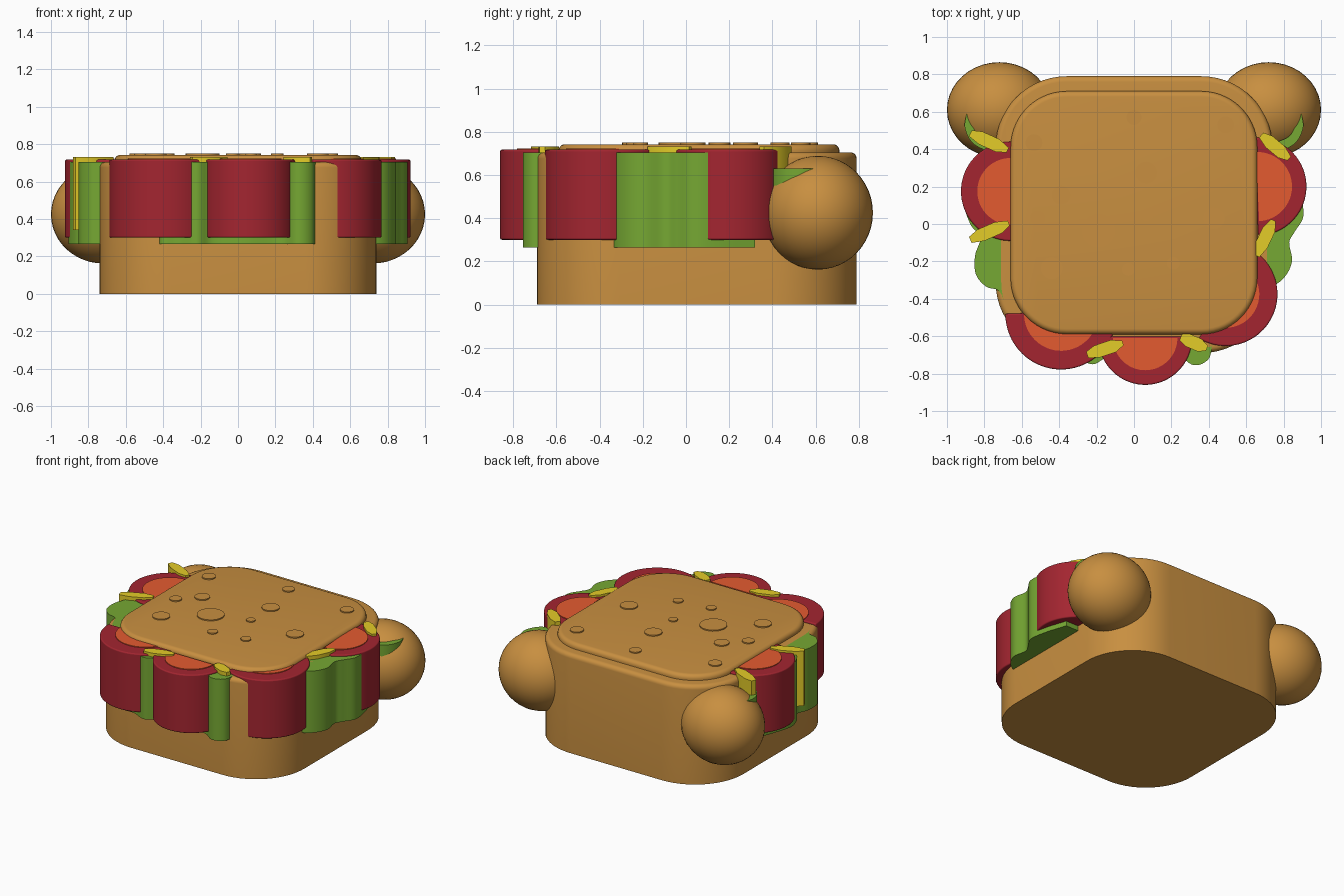
import bpy, bmesh, math
from mathutils import Vector

if "Cube" in bpy.data.objects:
    bpy.data.objects.remove(bpy.data.objects["Cube"])


def material(name, r, g, b):
    lin = [((c / 255 + 0.055) / 1.055) ** 2.4 for c in (r, g, b)]
    m = bpy.data.materials.new(name)
    m.diffuse_color = (*lin, 1)
    m.use_nodes = True
    m.node_tree.nodes["Principled BSDF"].inputs["Base Color"].default_value = m.diffuse_color
    return m


BREAD = material("toasted bread", 200, 143, 64)
RED = material("tomato skin", 163, 37, 48)
ORANGE = material("tomato flesh", 228, 91, 48)
GREEN = material("lettuce green", 118, 168, 51)
YELLOW = material("cheese yellow", 228, 204, 40)


def finish(name, bm, mat, bevel=0, segments=4):
    bmesh.ops.recalc_face_normals(bm, faces=bm.faces)
    me = bpy.data.meshes.new(name)
    bm.to_mesh(me)
    bm.free()
    me.materials.append(mat)
    me.shade_smooth()
    me.set_sharp_from_angle(angle=math.radians(35))
    ob = bpy.data.objects.new(name, me)
    bpy.context.collection.objects.link(ob)
    if bevel:
        mod = ob.modifiers.new("soft_edge", 'BEVEL')
        mod.width, mod.segments = bevel, segments
        mod.limit_method, mod.angle_limit = 'ANGLE', math.radians(60)
    return ob


def prism(name, outline, z0, z1, mat, bevel=0, flat_base=False):
    """Extrude a closed outline; flat_base keeps the lower edge sharp."""
    bm = bmesh.new()
    base = bm.faces.new([bm.verts.new((x, y, z0)) for x, y in outline])
    top = bmesh.ops.extrude_face_region(bm, geom=[base])
    verts = [g for g in top["geom"] if isinstance(g, bmesh.types.BMVert)]
    bmesh.ops.translate(bm, verts=verts, vec=(0, 0, z1 - z0))
    if not any(len(f.verts) == len(outline) and
               all(abs(v.co.z - z0) < 1e-5 for v in f.verts) for f in bm.faces):
        bm.faces.new([v for v in bm.verts if abs(v.co.z - z0) < 1e-5])
    if flat_base:
        rim = [e for e in bm.edges if all(abs(v.co.z - z1) < 1e-5 for v in e.verts)]
        bmesh.ops.bevel(bm, geom=rim, offset=bevel, segments=5, profile=0.5,
                        affect='EDGES')
        bevel = 0
    return finish(name, bm, mat, bevel)


def arc(cx, cy, r, a0, a1, n):
    return [(cx + r * math.cos(math.radians(a0 + (a1 - a0) * i / n)),
             cy + r * math.sin(math.radians(a0 + (a1 - a0) * i / n)))
            for i in range(n + 1)]


def rounded_rect(hx, y0, y1, r):
    out = []
    for cx, cy, a in ((hx - r, y1 - r, 0), (r - hx, y1 - r, 90),
                      (r - hx, y0 + r, 180), (hx - r, y0 + r, 270)):
        out += arc(cx, cy, r, a, a + 90, 14)
    return out


def wavy(points, steps=6):
    """Open smooth curve through the given points."""
    p = [Vector(q) for q in points]
    p = [p[0]] + p + [p[-1]]
    out = []
    for a, b, c, d in zip(p, p[1:], p[2:], p[3:]):
        for i in range(steps):
            t = i / steps
            out.append(tuple(0.5 * (2 * b + (c - a) * t
                                    + (2 * a - 5 * b + 4 * c - d) * t * t
                                    + (3 * b - a - 3 * c + d) * t ** 3)))
    return out + [tuple(p[-1])]


# Bread: loaf body and raised top slice
prism("bread_body", rounded_rect(0.74, -0.69, 0.79, 0.38), 0, 0.705, BREAD, 0.03, True)
prism("bread_top", rounded_rect(0.66, -0.59, 0.71, 0.30), 0.66, 0.742, BREAD, 0.03, True)

# Crumb spots on top: x, y, radius
SPOTS = ((-.535, .435, .045), (-.39, .155, .05), (-.515, .033, .04), (-.44, -.237, .058),
         (-.19, -.037, .09), (-.03, -.243, .034), (.07, .045, .03), (.21, -.21, .034),
         (.065, .275, .058), (0, .57, .04), (.427, .032, .058), (.49, .53, .045))
for i, (x, y, r) in enumerate(SPOTS):
    prism(f"crumb_spot_{i}", arc(x, y, r, 0, 345, 23), 0.735, 0.75, BREAD)

# Round side knobs at the back
for side, label in ((-1, "left"), (1, "right")):
    bm = bmesh.new()
    bmesh.ops.create_uvsphere(bm, u_segments=40, v_segments=24, radius=1)
    bmesh.ops.scale(bm, verts=bm.verts, vec=(0.28, 0.255, 0.263))
    bmesh.ops.translate(bm, verts=bm.verts, vec=(side * 0.72, 0.61, 0.425))
    finish(f"{label}_knob", bm, BREAD)

# Tomato half slices: centre, radius, facing angle, flesh radius
TOMATOES = ((-.66, .175, .265, 180, .178), (-.39, -.48, .298, 272, .198),
            (.06, -.61, .25, 270, .172), (.49, -.375, .277, -29, .18),
            (.66, .20, .262, 3, .185))
for i, (x, y, r, a, f) in enumerate(TOMATOES):
    prism(f"tomato_slice_{i}", arc(x, y, r, a - 92, a + 92, 40), 0.30, 0.717, RED, 0.008)
    prism(f"tomato_flesh_{i}", arc(x, y, f, a - 90, a + 90, 30), 0.70, 0.722, ORANGE)

# Wavy lettuce leaves, tucked into the bread
LEAVES = {
    "right_lettuce": [(.84, .32), (.89, .16), (.905, .04), (.86, -.04), (.83, -.10),
                      (.845, -.20), (.80, -.29), (.72, -.34), (.60, -.36)],
    "left_lettuce": [(-.84, .32), (-.89, .18), (-.905, .09), (-.87, -.01), (-.82, -.07),
                     (-.85, -.17), (-.845, -.27), (-.79, -.335), (-.72, -.36),
                     (-.67, -.46), (-.60, -.49)],
    "front_lettuce": [(-.44, -.60), (-.41, -.70), (-.32, -.71), (-.22, -.75), (-.13, -.71),
                      (.05, -.72), (.22, -.70), (.32, -.755), (.40, -.72), (.42, -.62)]}
for name, pts in LEAVES.items():
    if name == "front_lettuce":
        tail = [(.35, -.55), (-.38, -.55)]
    else:
        s = 1 if name == "right_lettuce" else -1
        tail = [(s * .58, -.3), (s * .58, .32)]
    prism(name, wavy(pts) + tail, 0.265, 0.705, GREEN)

# Leaf tips curling over the knobs
for s, label in ((-1, "left"), (1, "right")):
    tip = wavy([(s * .885, .62), (s * .905, .52), (s * .86, .43), (s * .76, .38)])
    tip += wavy([(s * .74, .43), (s * .83, .47), (s * .87, .54)])
    prism(f"{label}_leaf_tip", tip, 0.45, 0.63, GREEN)

# Cheese strips standing between the slices: end points
CHEESE = ((-.875, .485, -.675, .395), (-.875, -.085, -.67, .005), (.68, .475, .83, .35),
          (.655, -.17, .745, .02), (-.25, -.70, -.06, -.635), (.25, -.605, .39, -.665))
for i, (x0, y0, x1, y1) in enumerate(CHEESE):
    a, b = Vector((x0, y0)), Vector((x1, y1))
    d = b - a
    n = Vector((-d.y, d.x)).normalized() * 0.035
    prof = ((0, -.5), (.3, -1), (.75, -1), (1, -.4), (1, .4), (.7, 1), (.25, 1), (0, .5))
    prism(f"cheese_strip_{i}", [tuple(a + d * t + n * w) for t, w in prof],
          0.34, 0.732, YELLOW)
